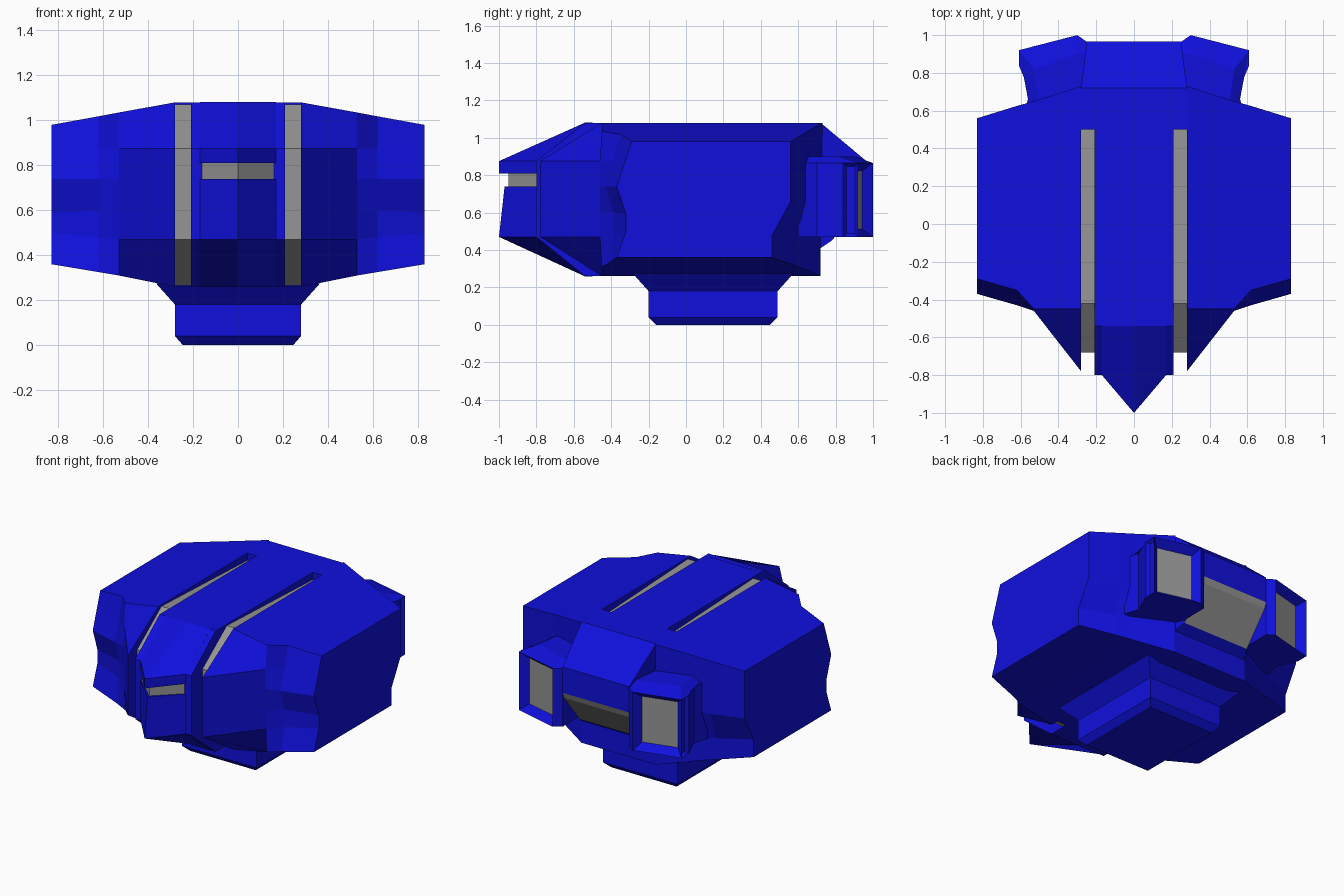
import bpy, bmesh
from mathutils import Vector

if "Cube" in bpy.data.objects:
    bpy.data.objects.remove(bpy.data.objects["Cube"])

blue = bpy.data.materials.new("blue_paint")
blue.diffuse_color = (0.005, 0.005, 0.72, 1)
blue.use_nodes = True
blue.node_tree.nodes["Principled BSDF"].inputs["Base Color"].default_value = blue.diffuse_color
grey = bpy.data.materials.new("grey_metal")
grey.diffuse_color = (0.3, 0.3, 0.3, 1)
grey.use_nodes = True
grey.node_tree.nodes["Principled BSDF"].inputs["Base Color"].default_value = grey.diffuse_color


def loft(name, rings, mat=blue, panels=()):
    """Skin equal-length rings, cap both ends; panels = (direction, border, depth, is_grey) insets."""
    bm = bmesh.new()
    vs = [[bm.verts.new(p) for p in r] for r in rings]
    n = len(vs[0])
    for a, b in zip(vs, vs[1:]):
        for i in range(n):
            j = (i + 1) % n
            bm.faces.new((a[i], a[j], b[j], b[i]))
    bm.faces.new(vs[0])
    bm.faces.new(vs[-1])
    bmesh.ops.remove_doubles(bm, verts=bm.verts, dist=1e-5)
    bmesh.ops.recalc_face_normals(bm, faces=bm.faces)
    for d, border, depth, is_grey in panels:
        bm.normal_update()
        f = max(bm.faces, key=lambda f: f.normal.dot(Vector(d).normalized()))
        if border:
            bmesh.ops.inset_region(bm, faces=[f], thickness=border)
            bmesh.ops.translate(bm, verts=f.verts, vec=-f.normal * depth)
        if is_grey:
            f.material_index = 1
    me = bpy.data.meshes.new(name)
    bm.to_mesh(me)
    bm.free()
    me.materials.append(mat)
    me.materials.append(grey)
    ob = bpy.data.objects.new(name, me)
    bpy.context.collection.objects.link(ob)
    return ob


def slab(name, x0, x1, profile, mat=blue, panels=()):
    return loft(name, [[(x, y, z) for y, z in profile] for x in (x0, x1)], mat, panels)


# central spine, front plates included
slab("spine", -0.21, 0.21, [(-0.54, 1.08), (-0.8, 0.875), (-0.8, 0.47), (-0.54, 0.26),
                            (0.72, 0.26), (0.72, 1.08)])


# pointed prow: V-shaped rings (z, tip y, side y)
def prow(name, levels, w=0.17, mat=blue):
    loft(name, [[(-w, ys, z), (0, yt, z), (w, ys, z), (w, -0.5, z), (-w, -0.5, z)]
                for z, yt, ys in levels], mat)


prow("prow_upper", [(0.81, -1.0, -0.8), (0.875, -1.0, -0.8), (1.081, -0.54, -0.54)])
prow("prow_window", [(0.74, -0.95, -0.795), (0.81, -0.95, -0.795)], 0.165, grey)
prow("prow_lower", [(0.259, -0.54, -0.54), (0.47, -1.0, -0.8), (0.74, -0.97, -0.8)])

# side hulls: each column is x, front (y, z) points top to bottom, then rear points bottom to top
columns = [
    (0.28, [(-.45, 1.08), (-.78, .875), (-.78, .74), (-.78, .6), (-.78, .47), (-.45, .26)],
     [(.72, .26), (.72, .45), (.72, .66), (.73, 1.08)]),
    (0.53, [(-.45, 1.035), (-.46, .875), (-.46, .74), (-.46, .6), (-.46, .47), (-.45, .31)],
     [(.60, .31), (.60, .46), (.65, .66), (.65, 1.035)]),
    (0.62, [(-.35, 1.018), (-.39, .875), (-.43, .74), (-.39, .6), (-.39, .48), (-.42, .325)],
     [(.56, .325), (.56, .47), (.625, .66), (.625, 1.018)]),
    (0.83, [(-.29, .98), (-.325, .875), (-.37, .74), (-.32, .59), (-.32, .5), (-.37, .36)],
     [(.46, .36), (.46, .48), (.56, .66), (.56, .98)]),
]
# engine pod footprint, toed outwards
pod = [(.25, .965), (.30, 1.0), (.61, .92), (.61, .84), (.55, .70), (.58, .6), (.25, .6)]

for side, s in (("right", 1), ("left", -1)):
    loft(side + "_hull", [[(s * x, y, z) for y, z in front + rear] for x, front, rear in columns])
    # grey rail in the groove beside the spine
    slab(side + "_rail", s * 0.21, s * 0.28,
         [(-.42, 1.07), (-.68, .875), (-.68, .47), (-.43, .265), (.5, .265), (.5, 1.03)], grey)
    slab(side + "_rail_end", s * 0.21, s * 0.28, [(.5, .26), (.72, .26), (.72, 1.08), (.5, 1.08)])
    slab(side + "_rail_bottom", s * 0.21, s * 0.28, [(-.4, .26), (.5, .26), (.5, .3), (-.4, .3)])
    # pod with recessed grey exhaust and a small slot on the outer face
    loft(side + "_engine_pod", [[(s * x, y, z) for x, y in pod] for z in (0.47, 0.865)],
         panels=[((s * .08, .31, 0), 0.06, 0.05, True), ((s, 0, 0), 0.025, 0.02, False)])
    # sloping cap over the pod
    loft(side + "_pod_cap", [[(s * x, y, .865) for x, y in ((.25, .965), (.30, 1.0), (.61, .92), (.55, .6), (.25, .6))],
                             [(s * x, y, .9) for x, y in ((.25, .9), (.30, .9), (.53, .82), (.5, .6), (.25, .6))]])

# tail between the pods, with grey exhaust ramp facing down and back
tail = [(.70, 1.08, .28), (.72, 1.08, .28), (.965, .875, .25), (.965, .70, .25),
        (.95, .66, .25), (.78, .45, .25), (.72, .41, .28), (.70, .41, .28)]
loft("tail", [[(s * w, y, z) for y, z, w in tail] for s in (-1, 1)],
     panels=[((0, .21, -.17), 0, 0, True), ((0, .04, -.015), 0, 0, True)])

# pedestal under the hull
loft("pedestal", [[(-w, a, z), (w, a, z), (w, b, z), (-w, b, z)] for z, w, a, b in
                  ((0, .245, -.16, .45), (.04, .28, -.2, .49), (.18, .28, -.2, .49), (.275, .365, -.285, .575))])
